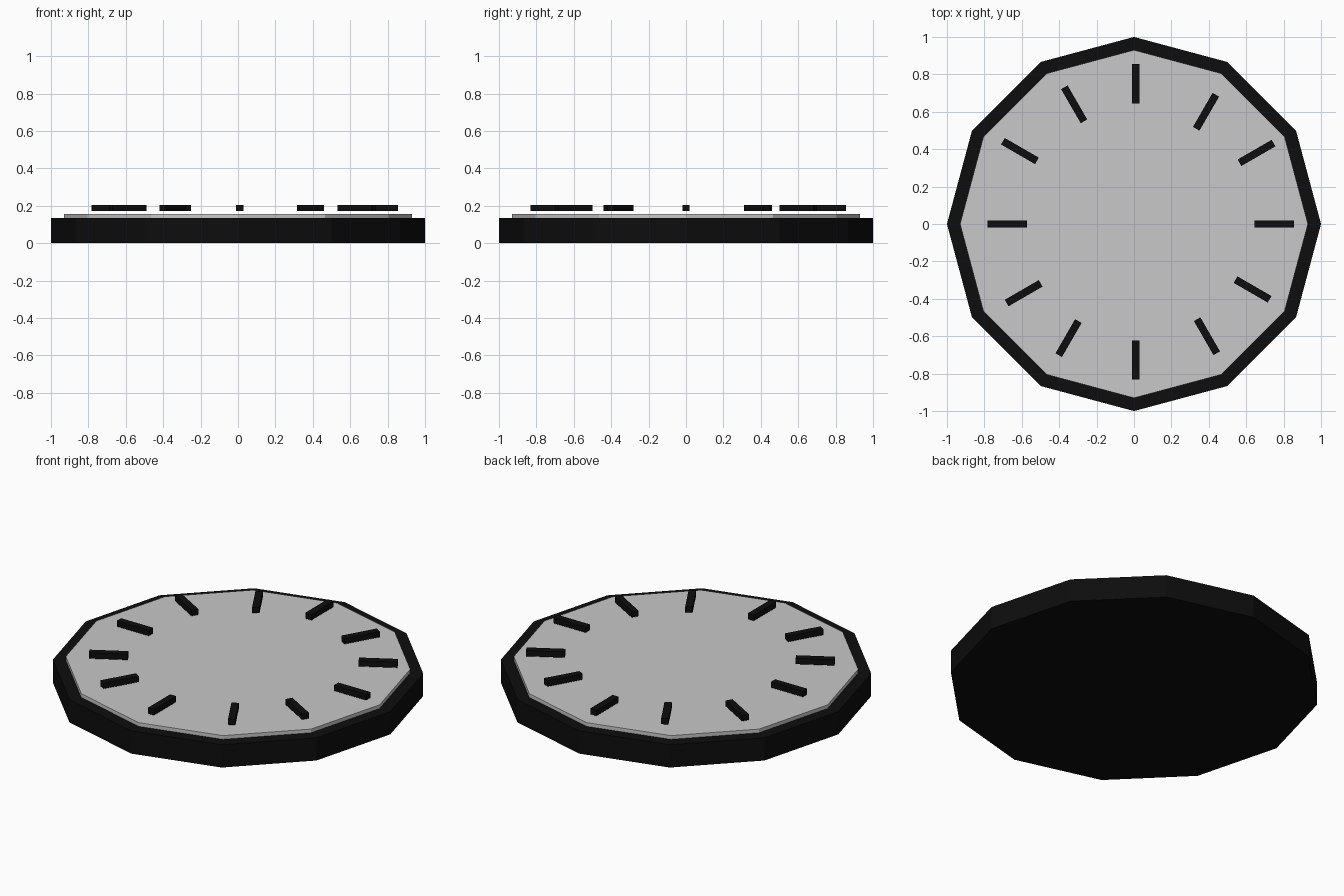
import bpy, math

if "Cube" in bpy.data.objects:
    bpy.data.objects.remove(bpy.data.objects["Cube"])

def material(name, v):
    m = bpy.data.materials.new(name)
    m.diffuse_color = (v, v, v, 1)
    m.use_nodes = True
    m.node_tree.nodes["Principled BSDF"].inputs["Base Color"].default_value = m.diffuse_color
    return m

black = material("black", 0.004)
grey = material("light grey", 0.58)

def disc(name, radius, z0, z1, mat):
    # twelve-sided slab with a corner on the x axis
    bpy.ops.mesh.primitive_cylinder_add(vertices=12, radius=radius, depth=z1 - z0,
                                        location=(0, 0, (z0 + z1) / 2))
    ob = bpy.context.object
    ob.name = name
    ob.data.materials.append(mat)

# case and dial plate
disc("clock_case", 1.0, 0.0, 0.135, black)
disc("dial_face", 0.93, 0.10, 0.157, grey)

# hour markers, clockwise from twelve; the ring is slightly uneven
centres = [(0.01, 0.75), (0.385, 0.60), (0.655, 0.38), (0.75, 0.0),
           (0.634, -0.35), (0.39, -0.60), (0.01, -0.727), (-0.35, -0.61),
           (-0.59, -0.37), (-0.677, 0.0), (-0.61, 0.39), (-0.32, 0.64)]
for i, (x, y) in enumerate(centres):
    bpy.ops.mesh.primitive_cube_add(size=1, location=(x, y, 0.188),
                                    rotation=(0, 0, math.radians(90 - 30 * i)))
    ob = bpy.context.object
    ob.name = f"hour_marker_{i or 12}"
    ob.scale = (0.21, 0.04, 0.034)
    ob.data.materials.append(black)
